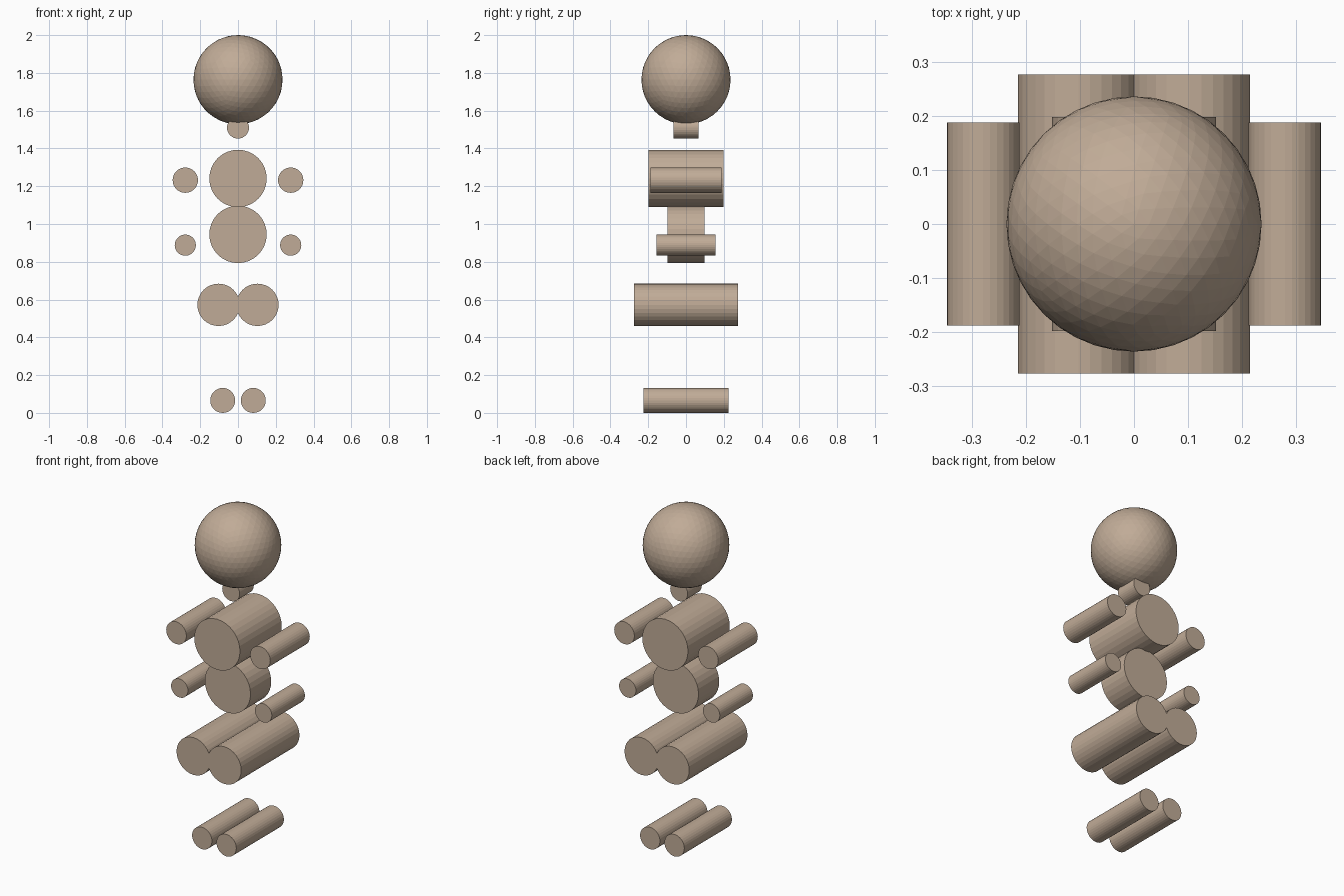
import bpy
from math import pi

cube = bpy.data.objects.get("Cube")
if cube:
    bpy.data.objects.remove(cube, do_unlink=True)

# Single clay colour
clay = bpy.data.materials.new("warm_clay")
clay.use_nodes = True
color = (0.53, 0.41, 0.31, 1)
clay.diffuse_color = color
clay.node_tree.nodes["Principled BSDF"].inputs["Base Color"].default_value = color


def finish(name):
    obj = bpy.context.object
    obj.name = name
    obj.data.materials.append(clay)


def roller(name, x, z, radius, depth):
    """Flat-shaded cylinder lying along the front-to-back axis."""
    bpy.ops.mesh.primitive_cylinder_add(
        vertices=32, radius=radius, depth=depth,
        location=(x, 0, z), rotation=(pi / 2, 0, 0))
    finish(name)


# Head
bpy.ops.mesh.primitive_ico_sphere_add(subdivisions=4, radius=0.236, location=(0, 0, 1.764))
finish("head")

# Central body parts
roller("neck", 0, 1.51, 0.058, 0.134)
roller("chest", 0, 1.241, 0.152, 0.396)
roller("abdomen", 0, 0.945, 0.152, 0.196)

# Paired limbs
limbs = [
    ("upper_arm", 0.279, 1.232, 0.067, 0.375),
    ("forearm", 0.279, 0.888, 0.056, 0.314),
    ("thigh", 0.103, 0.572, 0.112, 0.553),
    ("shin", 0.081, 0.066, 0.066, 0.452),
]
for part, x, z, radius, depth in limbs:
    for side, sign in (("left", 1), ("right", -1)):
        roller(f"{side}_{part}", sign * x, z, radius, depth)
